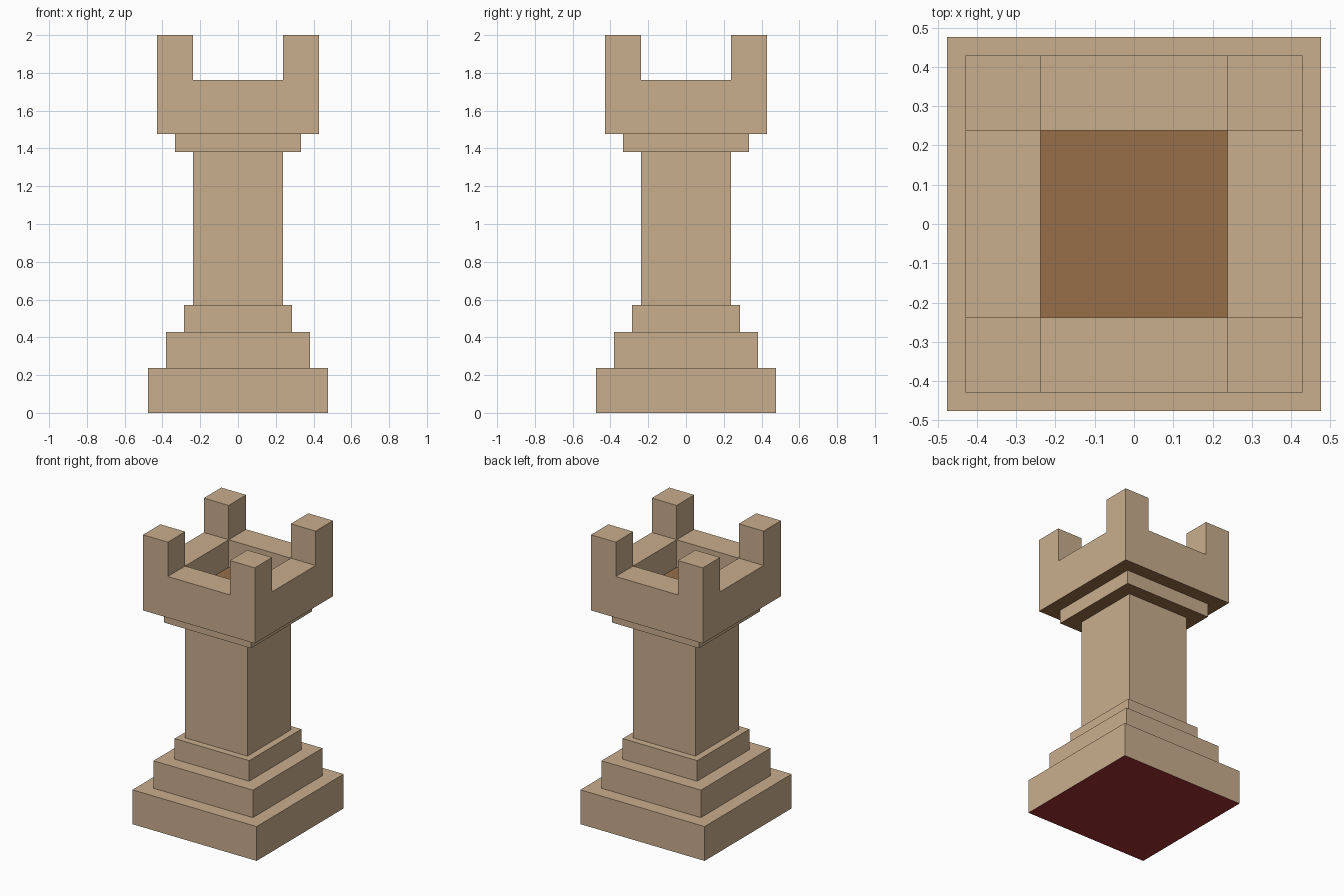
import bpy, bmesh

if "Cube" in bpy.data.objects:
    bpy.data.objects.remove(bpy.data.objects["Cube"])

U = 2 / 42  # the model sits on a grid, 42 cells tall


def linear(c):
    c /= 255
    return c / 12.92 if c <= 0.04045 else ((c + 0.055) / 1.055) ** 2.4


def material(name, rgb):
    m = bpy.data.materials.new(name)
    m.diffuse_color = (*[linear(c) for c in rgb], 1)
    m.use_nodes = True
    m.node_tree.nodes["Principled BSDF"].inputs["Base Color"].default_value = m.diffuse_color
    return m


MATS = [material("light_wood", (201, 174, 141)),
        material("dark_wood", (150, 110, 73)),
        material("red_felt", (160, 47, 47))]


def finish(name, bm, rule=None):
    """Turn a bmesh into an object, colouring faces by a rule."""
    bmesh.ops.remove_doubles(bm, verts=bm.verts, dist=1e-5)
    bm.normal_update()
    for f in bm.faces:
        f.material_index = rule(f) if rule else 0
    me = bpy.data.meshes.new(name)
    bm.to_mesh(me)
    bm.free()
    for m in MATS:
        me.materials.append(m)
    ob = bpy.data.objects.new(name, me)
    bpy.context.collection.objects.link(ob)


def dark_underside(f):
    return 1 if f.normal.z < -0.5 else 0


def square_ring(bm, half, z):
    h = half * U
    return [bm.verts.new((x * h, y * h, z * U))
            for x, y in ((-1, -1), (1, -1), (1, 1), (-1, 1))]


def loft(bm, profile):
    """Square shell through (half width, height) points."""
    rings = [square_ring(bm, h, z) for h, z in profile]
    for a, b in zip(rings, rings[1:]):
        for i in range(4):
            j = (i + 1) % 4
            bm.faces.new((a[i], a[j], b[j], b[i]))
    return rings


def tier(name, profile):
    bm = bmesh.new()
    loft(bm, profile)
    finish(name, bm, dark_underside)


# Stepped foot, column and collar
tier("base_block", [(10, 0), (10, 5), (8, 5)])
tier("base_step_lower", [(8, 5), (8, 9), (6, 9)])
tier("base_step_upper", [(6, 9), (6, 12), (5, 12)])
tier("column", [(5, 12), (5, 29)])
tier("collar", [(5, 29), (7, 29), (7, 31)])

# Felt underside
bm = bmesh.new()
bm.faces.new(square_ring(bm, 10, 0)[::-1])
finish("base_felt", bm, lambda f: 2)

# Battlement: 3x3 cells with corner merlons, lower walls and a sunken floor
bm = bmesh.new()
loft(bm, [(7, 31), (9, 31)])
EDGES = (-9, -5, 5, 9)
BOTTOM, FLOOR, WALL, TOP = 31, 33, 37, 42


def height(i, j):
    if not (0 <= i < 3 and 0 <= j < 3):
        return BOTTOM
    return (TOP, WALL, FLOOR)[(i == 1) + (j == 1)]


for i in range(3):
    for j in range(3):
        x0, x1, y0, y1 = EDGES[i], EDGES[i + 1], EDGES[j], EDGES[j + 1]
        corners = [(x0, y0), (x1, y0), (x1, y1), (x0, y1)]
        h = height(i, j)
        bm.faces.new([bm.verts.new((x * U, y * U, h * U)) for x, y in corners])
        for k, (di, dj) in enumerate(((0, -1), (1, 0), (0, 1), (-1, 0))):
            low = height(i + di, j + dj)
            if low < h:
                a, b = corners[k], corners[(k + 1) % 4]
                quad = ((*a, low), (*b, low), (*b, h), (*a, h))
                bm.faces.new([bm.verts.new([c * U for c in p]) for p in quad])


def battlement_rule(f):
    is_floor = f.normal.z > 0.5 and f.calc_center_median().z < (FLOOR + 1) * U
    return 1 if is_floor else dark_underside(f)


finish("battlement", bm, battlement_rule)
